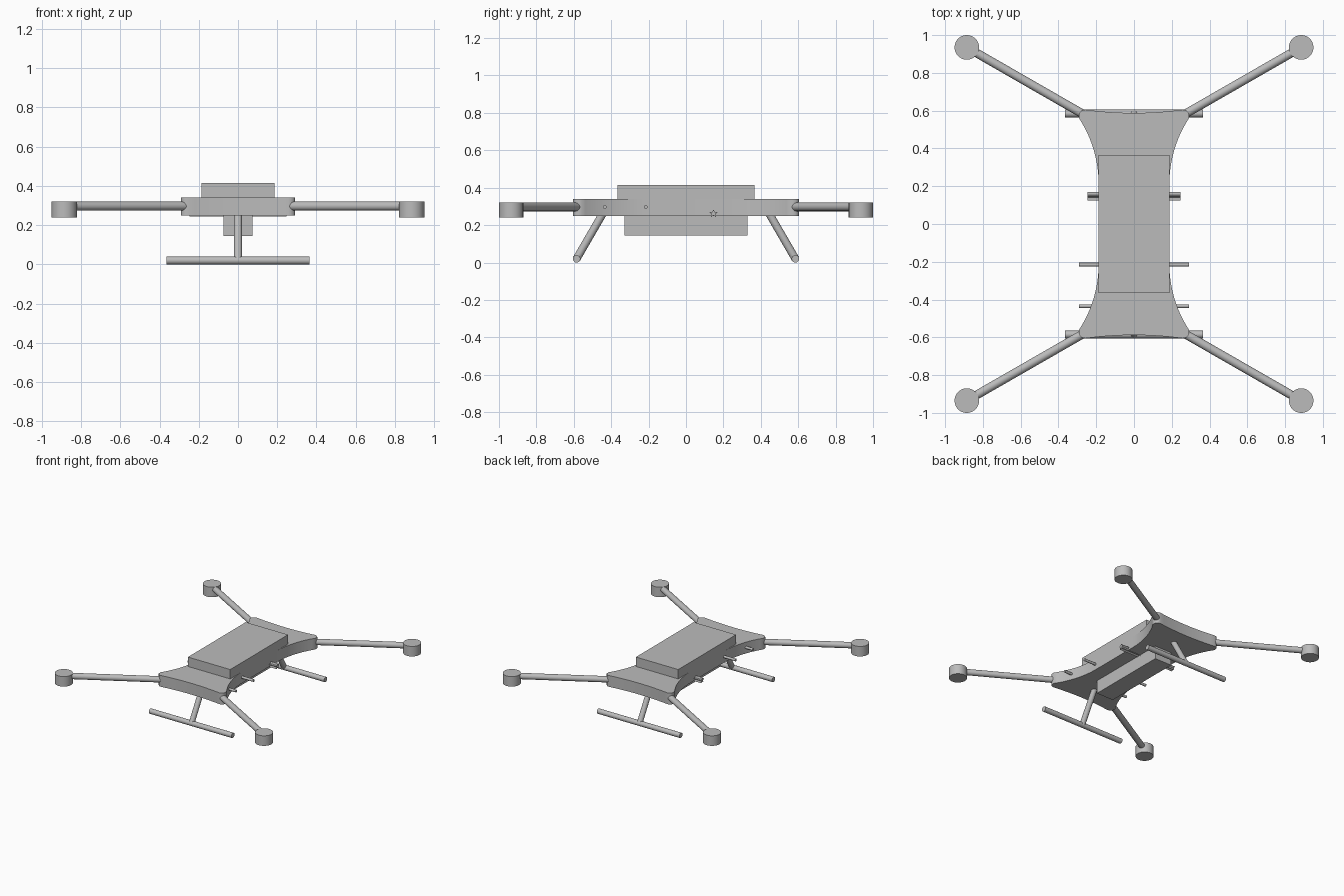
import bpy, bmesh, math
from mathutils import Vector

if "Cube" in bpy.data.objects:
    bpy.data.objects.remove(bpy.data.objects["Cube"])

grey = bpy.data.materials.new("matte grey")
grey.diffuse_color = (0.5, 0.5, 0.5, 1)
grey.use_nodes = True
grey.node_tree.nodes["Principled BSDF"].inputs["Base Color"].default_value = grey.diffuse_color


def finish(name, bm, smooth=False):
    bmesh.ops.recalc_face_normals(bm, faces=bm.faces)
    me = bpy.data.meshes.new(name)
    bm.to_mesh(me)
    bm.free()
    ob = bpy.data.objects.new(name, me)
    bpy.context.collection.objects.link(ob)
    me.materials.append(grey)
    if smooth:
        bpy.ops.object.select_all(action='DESELECT')
        ob.select_set(True)
        bpy.context.view_layer.objects.active = ob
        bpy.ops.object.shade_smooth_by_angle(angle=math.radians(35))
    return ob


def box(name, hx, hy, z0, z1):
    bm = bmesh.new()
    bmesh.ops.create_cube(bm, size=1)
    for v in bm.verts:
        v.co = (v.co.x * 2 * hx, v.co.y * 2 * hy, z0 if v.co.z < 0 else z1)
    return finish(name, bm)


def rod(name, a, b, r, sides=32):
    a, b = Vector(a), Vector(b)
    bm = bmesh.new()
    bmesh.ops.create_cone(bm, cap_ends=True, segments=sides, radius1=r, radius2=r,
                          depth=(b - a).length)
    m = (b - a).to_track_quat('Z', 'Y').to_matrix().to_4x4()
    m.translation = (a + b) / 2
    bmesh.ops.transform(bm, matrix=m, verts=bm.verts)
    return finish(name, bm, True)


def prism(name, points, offset, smooth=False):
    bm = bmesh.new()
    face = bm.faces.new([bm.verts.new(p) for p in points])
    ext = bmesh.ops.extrude_face_region(bm, geom=[face], use_keep_orig=True)
    bmesh.ops.translate(bm, vec=offset,
                        verts=[v for v in ext["geom"] if isinstance(v, bmesh.types.BMVert)])
    return finish(name, bm, smooth)


# Waisted body: straight middle, flaring arcs, rounded corners, hollow ends
quarter = []
for i in range(17):
    y = 0.21 + 0.35 * i / 16
    R = 0.64
    quarter.append((0.187 + R - math.sqrt(R * R - (y - 0.21) ** 2), y))
quarter += [(0.291, 0.575), (0.289, 0.588), (0.281, 0.598), (0.268, 0.604)]
for i in range(9):
    x = 0.255 * (1 - i / 8)
    quarter.append((x, 0.588 + 0.017 * (x / 0.255) ** 2))
half = quarter + [(-x, y) for x, y in reversed(quarter[:-1])]
outline = half + [(x, -y) for x, y in reversed(half)]
prism("body", [(x, y, 0.25) for x, y in outline], (0, 0, 0.09), True)

# Battery on top and payload box below
box("battery", 0.187, 0.365, 0.34, 0.415)
box("payload_box", 0.075, 0.33, 0.145, 0.25)

# Arms and motors at the four corners
for sx in (-1, 1):
    for sy in (-1, 1):
        rod("arm", (sx * 0.26, sy * 0.576, 0.297), (sx * 0.885, sy * 0.935, 0.297), 0.023)
        rod("motor", (sx * 0.885, sy * 0.935, 0.24), (sx * 0.885, sy * 0.935, 0.32), 0.065, 48)

# Landing gear: slanted strut with a cross bar at each end
for s in (-1, 1):
    rod("landing_strut", (0, s * 0.44, 0.27), (0, s * 0.585, 0.02), 0.021)
    rod("landing_bar", (-0.365, s * 0.585, 0.02), (0.365, s * 0.585, 0.02), 0.02)

# Side pins and star-section cross bar
for y in (-0.435, -0.215):
    rod("side_pin", (-0.29, y, 0.297), (0.29, y, 0.297), 0.01, 20)
star = []
for i in range(10):
    a = math.pi / 2 + i * math.pi / 5
    r = 0.023 if i % 2 == 0 else 0.01
    star.append((-0.247, 0.147 + r * math.cos(a), 0.262 + r * math.sin(a)))
prism("star_bar", star, (0.494, 0, 0))
